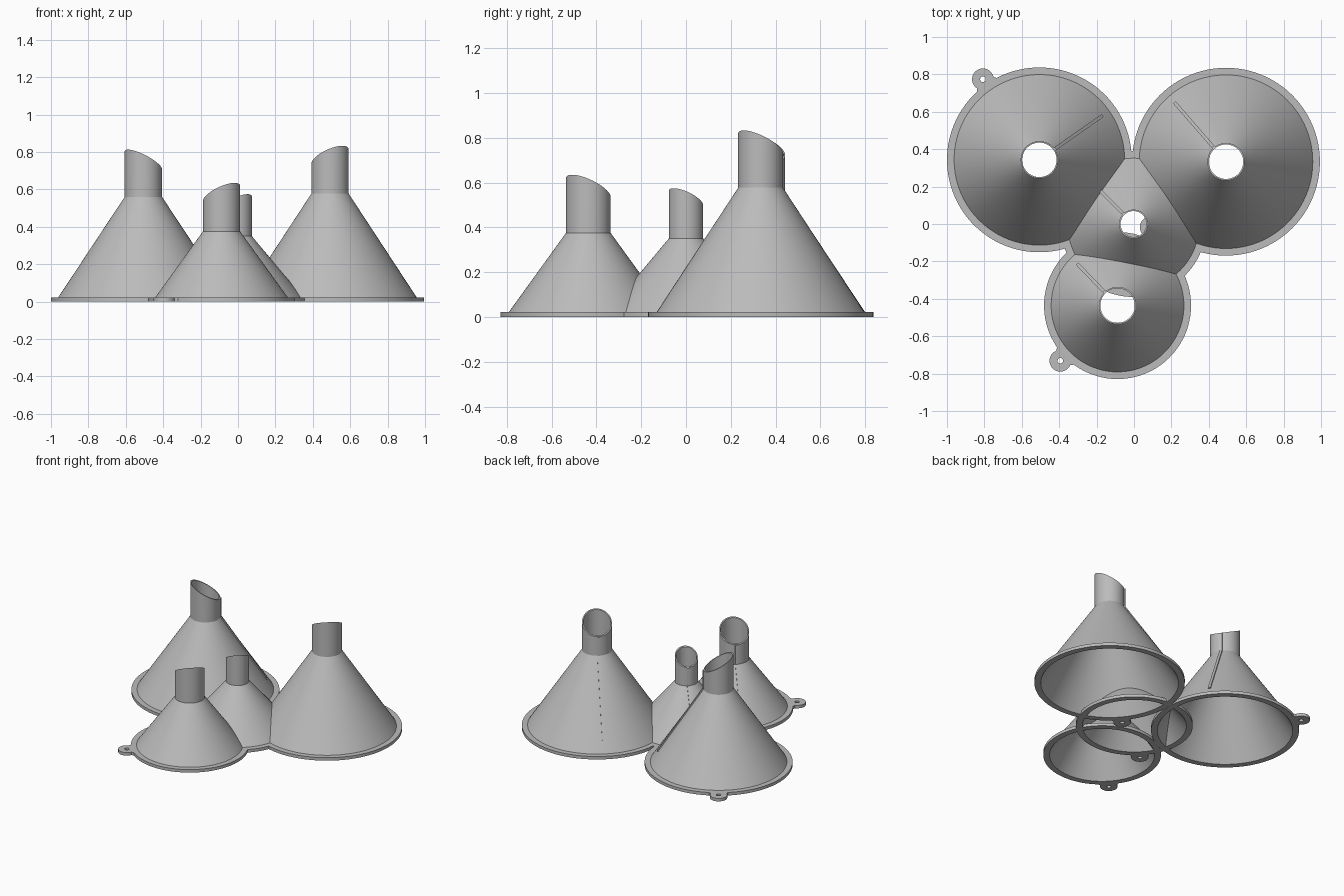
import bpy
import bmesh
from math import sin, cos, tan, pi, radians, sqrt
from mathutils import Matrix

if "Cube" in bpy.data.objects:
    bpy.data.objects.remove(bpy.data.objects["Cube"])

SEG = 96          # sides around each funnel
T = 0.022         # flange thickness
SLOPE = tan(radians(30))   # slant of the spout opening

grey = bpy.data.materials.new("plastic grey")
grey.diffuse_color = (0.5, 0.5, 0.5, 1)
grey.use_nodes = True
grey.node_tree.nodes["Principled BSDF"].inputs["Base Color"].default_value = grey.diffuse_color


def finish(name, bm, x, y, angle):
    """Turn the bmesh into a smooth-by-angle object placed at its funnel."""
    bmesh.ops.recalc_face_normals(bm, faces=bm.faces)
    mesh = bpy.data.meshes.new(name)
    bm.to_mesh(mesh)
    bm.free()
    mesh.materials.append(grey)
    ob = bpy.data.objects.new(name, mesh)
    bpy.context.collection.objects.link(ob)
    ob.matrix_world = Matrix.Translation((x, y, 0)) @ Matrix.Rotation(radians(angle), 4, 'Z')
    bpy.ops.object.select_all(action='DESELECT')
    ob.select_set(True)
    bpy.context.view_layer.objects.active = ob
    bpy.ops.object.shade_smooth_by_angle(angle=radians(25))
    return ob


def funnel_shell(name, x, y, angle, R, neck, zneck, zmid):
    """Hollow flange, cone and spout; the opening slopes down towards local +x."""
    wall = 0.008
    base = R - 0.038
    profile = [(R, 0), (R, T), (base, T), (neck, zneck), (neck, None),
               (neck - wall, None), (neck - wall, zneck - 0.006), (base - 0.004, 0)]
    bm = bmesh.new()
    rings = []
    for r, z in profile:
        ring = []
        for i in range(SEG):
            a = 2 * pi * i / SEG
            h = zmid - SLOPE * r * cos(a) if z is None else z
            ring.append(bm.verts.new((r * cos(a), r * sin(a), h)))
        rings.append(ring)
    for k, ring in enumerate(rings):
        nxt = rings[(k + 1) % len(rings)]
        for i in range(SEG):
            j = (i + 1) % SEG
            bm.faces.new((ring[i], ring[j], nxt[j], nxt[i]))
    finish(name, bm, x, y, angle)


def vent_rib(name, x, y, angle, R, neck, zneck, zmid):
    """Thin raised strip down the low side of the spout and along the cone."""
    base, w, d = R - 0.038, 0.009, 0.007
    end = base - 0.05
    zend = T + (base - end) * (zneck - T) / (base - neck)
    sunk = 0.004
    outline = [(neck - sunk, zmid - SLOPE * neck), (neck + d, zmid - SLOPE * (neck + d)),
               (neck + d, zneck + 0.002), (end + d, zend + 0.002),
               (end - sunk, zend), (neck - sunk, zneck)]
    bm = bmesh.new()
    sides = [[bm.verts.new((r, s * w, z)) for r, z in outline] for s in (-1, 1)]
    n = len(outline)
    for a, b, c, e in ((0, 1, 2, 5), (5, 2, 3, 4)):
        for side in sides:
            bm.faces.new([side[i] for i in (a, b, c, e)])
    for i in range(n):
        j = (i + 1) % n
        bm.faces.new((sides[0][i], sides[0][j], sides[1][j], sides[1][i]))
    finish(name, bm, x, y, angle)


def hanging_tab(name, x, y, angle, R):
    """Rounded lug with a small hole and a flared root, a quarter turn from the rib."""
    c, rad, hole, n = R + 0.032, 0.058, 0.015, 32
    bm = bmesh.new()
    loops = []
    for z in (0, T):
        outer, inner = [], []
        for i in range(n):
            a = 2 * pi * i / n
            px, py = c + rad * cos(a), rad * sin(a)
            if cos(a) < -0.5:      # widen the root where it meets the flange
                px = R - 0.028
                py = 0.085 * sin(a) / sin(2 * pi / 3)
            outer.append(bm.verts.new((px, py, z)))
            inner.append(bm.verts.new((c + hole * cos(a), hole * sin(a), z)))
        loops.append((outer, inner))
    (ob, ib), (ot, it) = loops
    for i in range(n):
        j = (i + 1) % n
        for a, b in ((ob, ib), (ot, it), (ob, ot), (ib, it)):
            bm.faces.new((a[i], a[j], b[j], b[i]))
    finish(name, bm, x, y, angle + 90)


# name, centre x, centre y, rib direction, flange radius, spout radius, spout base, opening height
FUNNELS = [
    ("left", -0.506, 0.343, 35, 0.494, 0.100, 0.560, 0.755),
    ("right", 0.492, 0.333, 131, 0.502, 0.100, 0.577, 0.775),
    ("front", -0.088, -0.436, 134, 0.393, 0.100, 0.375, 0.577),
    ("middle", -0.003, 0.000, 135, 0.390, 0.077, 0.350, 0.530),
]
for label, x, y, angle, R, neck, zneck, zmid in FUNNELS:
    funnel_shell(label + "_funnel", x, y, angle, R, neck, zneck, zmid)
    vent_rib(label + "_vent_rib", x, y, angle, R, neck, zneck, zmid)
    hanging_tab(label + "_hanging_tab", x, y, angle, R)
